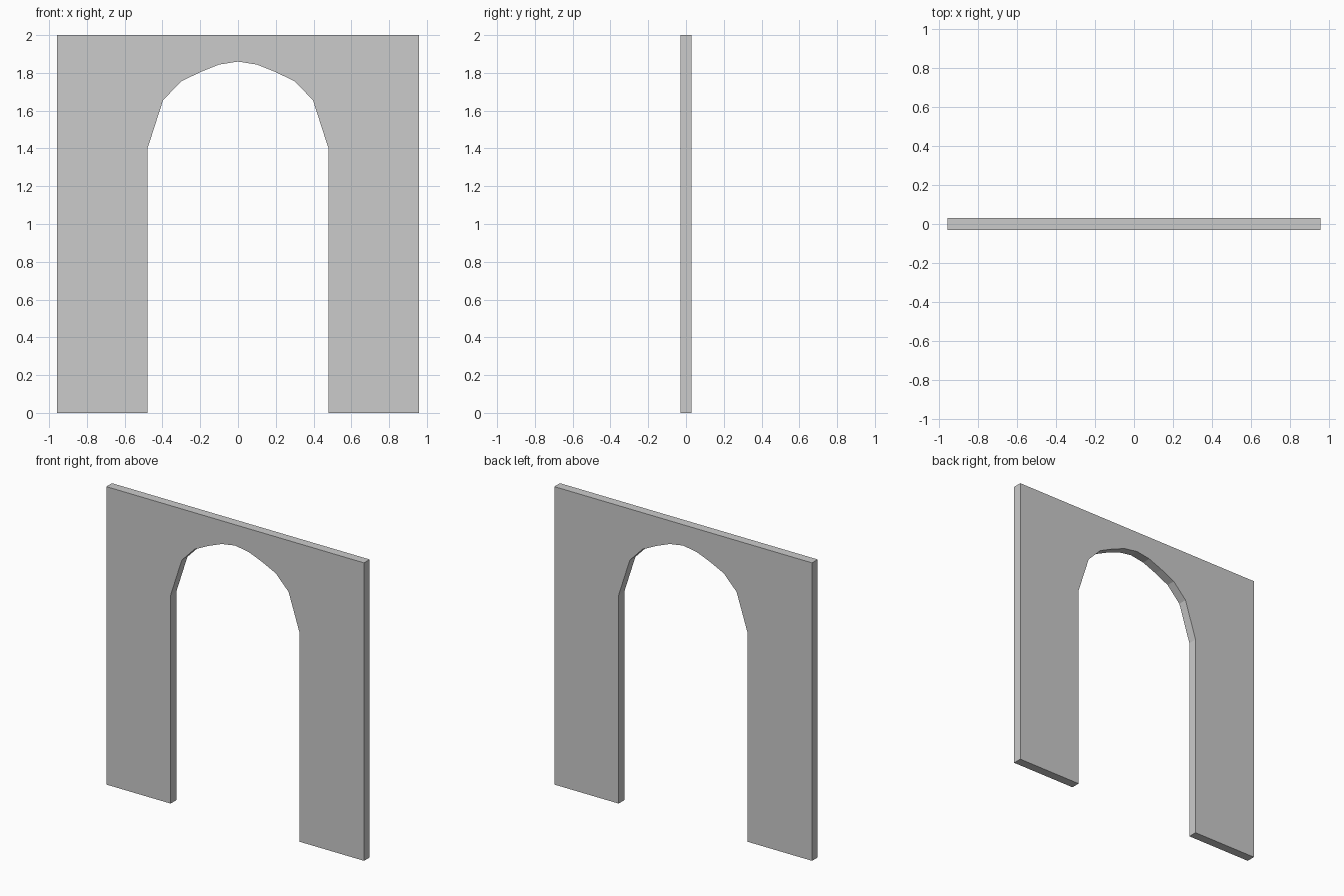
import bpy, bmesh

if "Cube" in bpy.data.objects:
    bpy.data.objects.remove(bpy.data.objects["Cube"])

HALF_W, HEIGHT, HALF_T = 0.957, 2.0, 0.03

# Right half of the arched opening, from floor to just before the crown
half_arch = [(0.479, 0.0), (0.479, 1.40), (0.397, 1.655), (0.301, 1.755),
             (0.20, 1.804), (0.10, 1.844)]
crown = (0.0, 1.86)

# Full wall outline: outer rectangle, then the opening mirrored about x = 0
outline = [(-HALF_W, 0.0)]
outline += [(-x, z) for x, z in half_arch] + [crown] + half_arch[::-1]
outline += [(HALF_W, 0.0), (HALF_W, HEIGHT), (-HALF_W, HEIGHT)]

# Extrude the outline through the wall thickness
bm = bmesh.new()
front = bm.faces.new([bm.verts.new((x, -HALF_T, z)) for x, z in outline])
ext = bmesh.ops.extrude_face_region(bm, geom=[front], use_keep_orig=True)
moved = [g for g in ext["geom"] if isinstance(g, bmesh.types.BMVert)]
bmesh.ops.translate(bm, vec=(0, 2 * HALF_T, 0), verts=moved)
bmesh.ops.recalc_face_normals(bm, faces=bm.faces)

mesh = bpy.data.meshes.new("arched_wall")
bm.to_mesh(mesh)
bm.free()
wall = bpy.data.objects.new("arched_wall", mesh)
bpy.context.collection.objects.link(wall)
